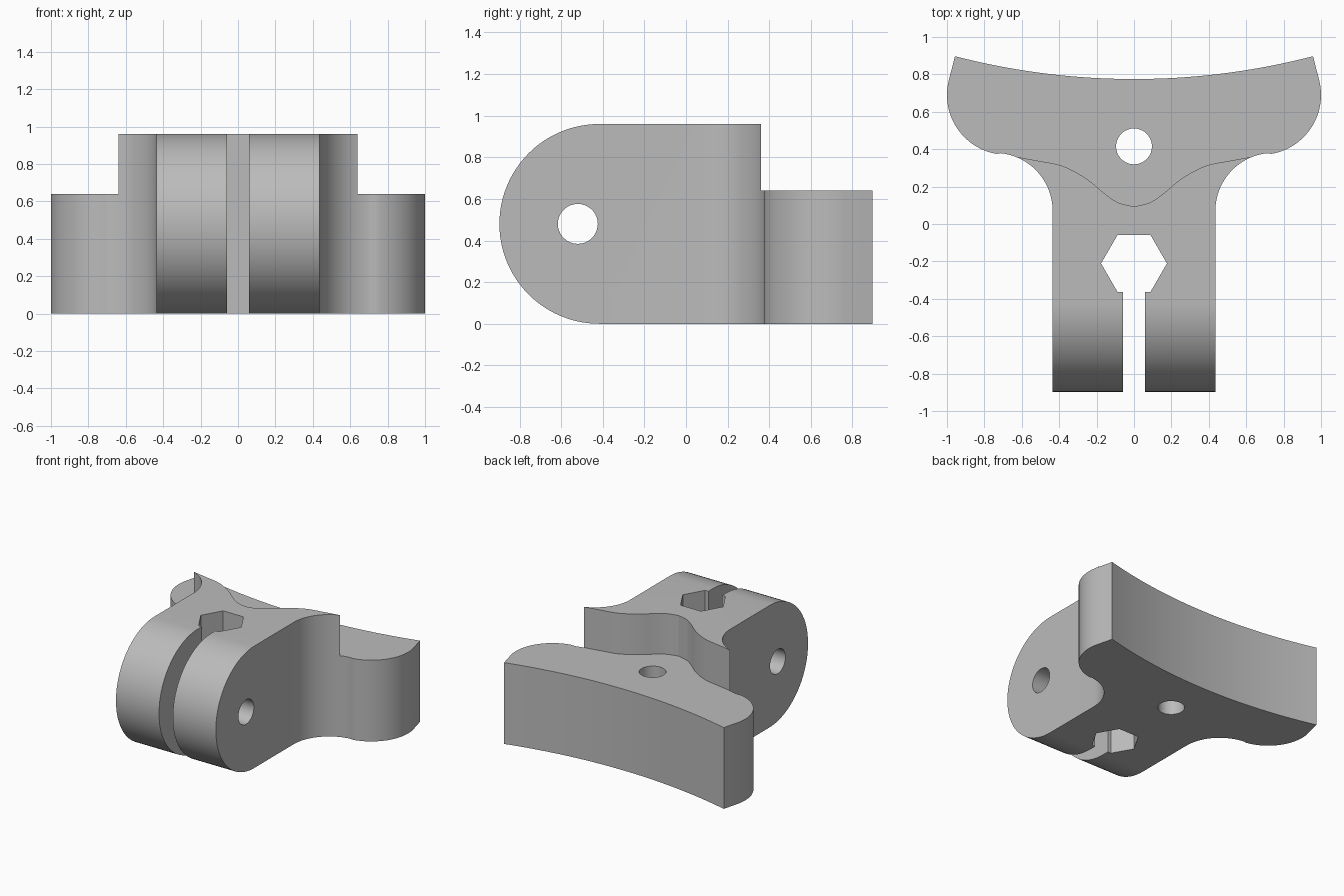
import bpy
import bmesh
from math import cos, sin, radians, degrees, asin
from mathutils import Vector, Matrix

cube = bpy.data.objects.get("Cube")
if cube:
    bpy.data.objects.remove(cube, do_unlink=True)

grey = bpy.data.materials.new("plain grey")
grey.use_nodes = True
GREY = (0.5, 0.5, 0.5, 1)
grey.diffuse_color = GREY
grey.node_tree.nodes["Principled BSDF"].inputs["Base Color"].default_value = GREY

TOP, SHELF, END = 0.96, 0.64, 0.897
BOLT_Y, HALF = -0.52, 0.48
# Maps a flat (y, z) profile extruded along z to one extruded along x
SIDEWAYS = Matrix(((0, 0, 1, 0), (1, 0, 0, 0), (0, 1, 0, 0), (0, 0, 0, 1)))


def arc(cx, cy, r, start, stop, n):
    angles = [radians(start + (stop - start) * i / n) for i in range(n + 1)]
    return [(cx + r * cos(a), cy + r * sin(a)) for a in angles]


def mirrored(half):
    """Close a right-hand half outline with its reflection in x."""
    return half + [(-x, y) for x, y in reversed(half)]


def spline(pts, n=8):
    """Smooth curve through the points."""
    p = [Vector(q) for q in pts]
    p = [2 * p[0] - p[1]] + p + [2 * p[-1] - p[-2]]
    out = []
    for a, b, c, d in zip(p, p[1:], p[2:], p[3:]):
        for i in range(n):
            t = i / n
            out.append(tuple(b + (c - a) * t / 2 + (2 * a - 5 * b + 4 * c - d) * t**2 / 2
                             + (3 * b - a - 3 * c + d) * t**3 / 2))
    return out + [tuple(pts[-1])]


def prism(name, outline, low, high, matrix=None):
    bm = bmesh.new()
    face = bm.faces.new([bm.verts.new((x, y, low)) for x, y in outline])
    ext = bmesh.ops.extrude_face_region(bm, geom=[face])
    moved = [v for v in ext["geom"] if isinstance(v, bmesh.types.BMVert)]
    bmesh.ops.translate(bm, verts=moved, vec=(0, 0, high - low))
    if matrix:
        bm.transform(matrix)
    bmesh.ops.recalc_face_normals(bm, faces=bm.faces)
    mesh = bpy.data.meshes.new(name)
    bm.to_mesh(mesh)
    bm.free()
    mesh.materials.append(grey)
    obj = bpy.data.objects.new(name, mesh)
    bpy.context.collection.objects.link(obj)
    return obj


def carve(target, cutter, operation="DIFFERENCE"):
    cutter.hide_render = True
    mod = target.modifiers.new("carve", "BOOLEAN")
    mod.operation, mod.solver, mod.object = operation, "EXACT", cutter
    bpy.context.view_layer.objects.active = target
    bpy.ops.object.modifier_apply(modifier=mod.name)
    bpy.data.objects.remove(cutter, do_unlink=True)


# Body: stem, concave fillets, rounded wings and hollow back edge
tip_x, sag = 0.957, 0.122
back_r = (tip_x**2 + sag**2) / (2 * sag)
spread = degrees(asin(tip_x / back_r))
stem = [(0.435, -1)] + arc(0.745, 0.07, 0.31, 180, 96, 20)
wing = arc(0.68, 0.69, 0.32, -84, 13, 24)[1:]
back = arc(0, END - sag + back_r, back_r, -90 + spread, -90, 20)[:-1]
body = prism("clamp_body", mirrored(stem + wing + back), 0, TOP)

# Round the front end in side profile
side = arc(HALF - END, HALF, HALF, 90, 270, 48) + [(1, 0), (1, TOP)]
side = [(y, z * 1.0) for y, z in side]
carve(body, prism("rounded_end_profile", side, -1.2, 1.2, SIDEWAYS), "INTERSECT")

# Lowered rear shelf with a wavy front wall
wave = spline([(0, 0.093), (0.085, 0.115), (0.16, 0.165), (0.235, 0.228),
               (0.315, 0.279), (0.4, 0.316), (0.53, 0.341), (0.7, 0.372)])
shelf = mirrored(wave[1:] + [(1.2, 0.372), (1.2, 1.2)]) + [wave[0]]
carve(body, prism("shelf_cutter", shelf, SHELF, 1.2))

# Split between the two jaws, ending in a hexagonal opening
slot = [(-0.06, -1.1), (0.06, -1.1), (0.06, -0.25), (-0.06, -0.25)]
carve(body, prism("slot_cutter", slot, -0.2, 1.2))
carve(body, prism("hex_cutter", arc(0, -0.211, 0.176, 0, 300, 5), -0.2, 1.2))

# Vertical mounting hole, crosswise bolt hole and nut recess
carve(body, prism("mount_hole_cutter", arc(0, 0.415, 0.096, 0, 350, 35), -0.2, 1.2))
carve(body, prism("bolt_hole_cutter", arc(BOLT_Y, HALF, 0.096, 0, 350, 35),
                  -1.2, 1.2, SIDEWAYS))
carve(body, prism("nut_cutter", arc(BOLT_Y, HALF, 0.178, 30, 330, 5),
                  -0.6, -0.32, SIDEWAYS))

bpy.ops.object.select_all(action="DESELECT")
body.select_set(True)
bpy.context.view_layer.objects.active = body
bpy.ops.object.shade_smooth_by_angle(angle=radians(25))
